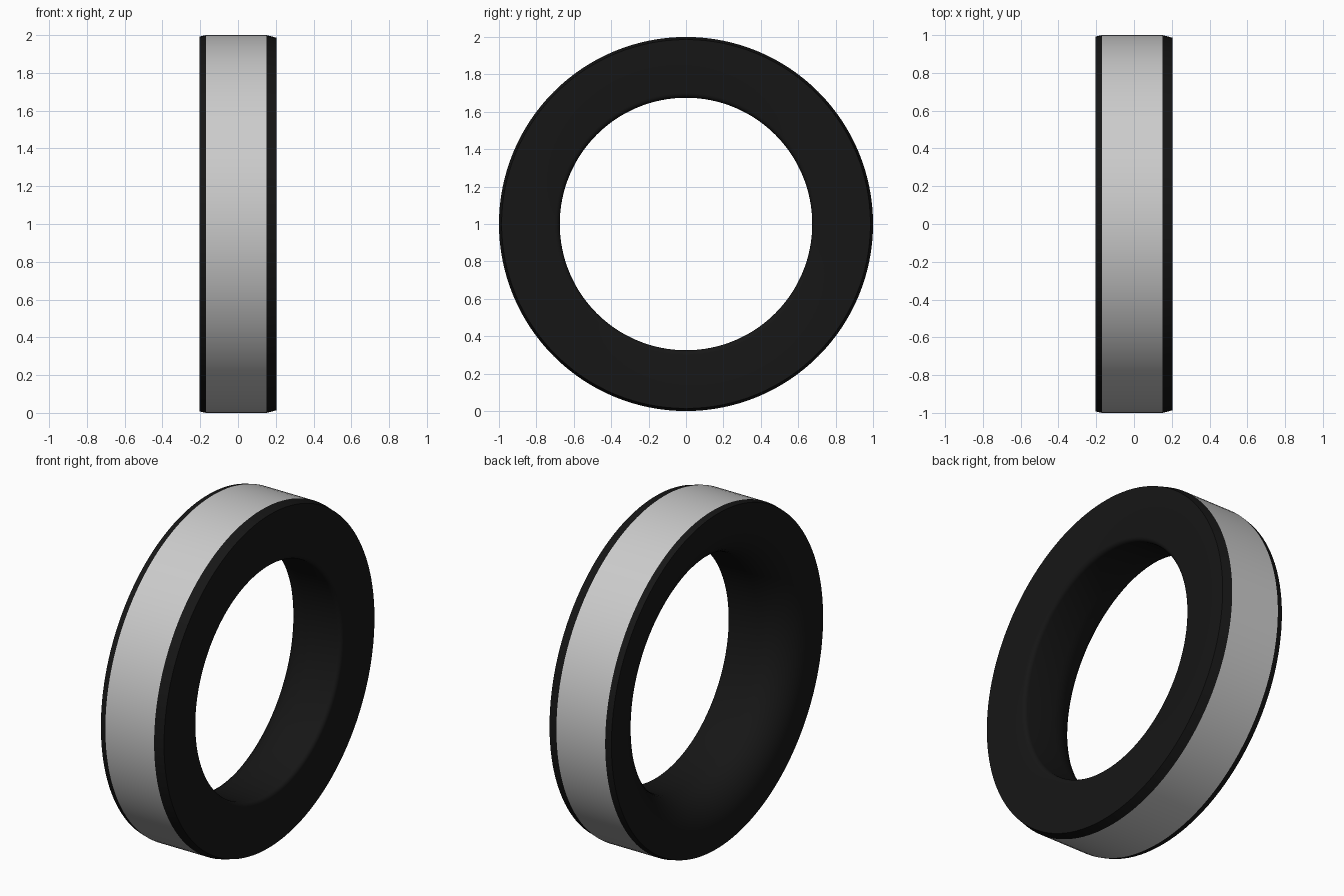
import bpy, bmesh, math

if "Cube" in bpy.data.objects:
    bpy.data.objects.remove(bpy.data.objects["Cube"])

SEGS = 128

def material(name, col):
    m = bpy.data.materials.new(name)
    m.diffuse_color = col
    m.use_nodes = True
    m.node_tree.nodes["Principled BSDF"].inputs["Base Color"].default_value = m.diffuse_color
    return m

def arc(cx, cr, rad, a0, a1, n):
    """Arc points (x, radius) between two angles in degrees."""
    return [(cx + rad * math.cos(math.radians(a0 + (a1 - a0) * i / n)),
             cr + rad * math.sin(math.radians(a0 + (a1 - a0) * i / n))) for i in range(n + 1)]

def lathe(name, profile, mat=None):
    """Spin an open (x, radius) profile around the x axis at z = 1."""
    bm = bmesh.new()
    rings = []
    for x, r in profile:
        rings.append([bm.verts.new((x, r * math.cos(2 * math.pi * i / SEGS),
                                    1 + r * math.sin(2 * math.pi * i / SEGS))) for i in range(SEGS)])
    for a, b in zip(rings, rings[1:]):
        for i in range(SEGS):
            j = (i + 1) % SEGS
            bm.faces.new((a[i], b[i], b[j], a[j]))
    me = bpy.data.meshes.new(name)
    bm.to_mesh(me)
    bm.free()
    ob = bpy.data.objects.new(name, me)
    bpy.context.collection.objects.link(ob)
    if mat:
        me.materials.append(mat)
    bpy.ops.object.select_all(action='DESELECT')
    ob.select_set(True)
    bpy.context.view_layer.objects.active = ob
    bpy.ops.object.shade_smooth_by_angle(angle=math.radians(30))
    return ob

black = material("black", (0.008, 0.008, 0.008, 1))

# black body: left rim, left face, wide inner fillet, bore, small fillet, right face, right rim
R, S, BORE, L = 0.2, 0.025, 0.675, 0.205
body = [(-0.17, 1.0), (-L, 0.992)]
body += arc(-L + R, BORE + R, R, 180, 270, 10)
body += arc(L - S, BORE + S, S, 270, 360, 4)
body += [(L, 0.986), (0.15, 1.0)]
lathe("ring_body", body[::-1], black)

# grey outer tread band
lathe("outer_band", [(0.15, 1.0), (-0.17, 1.0)][::-1])
